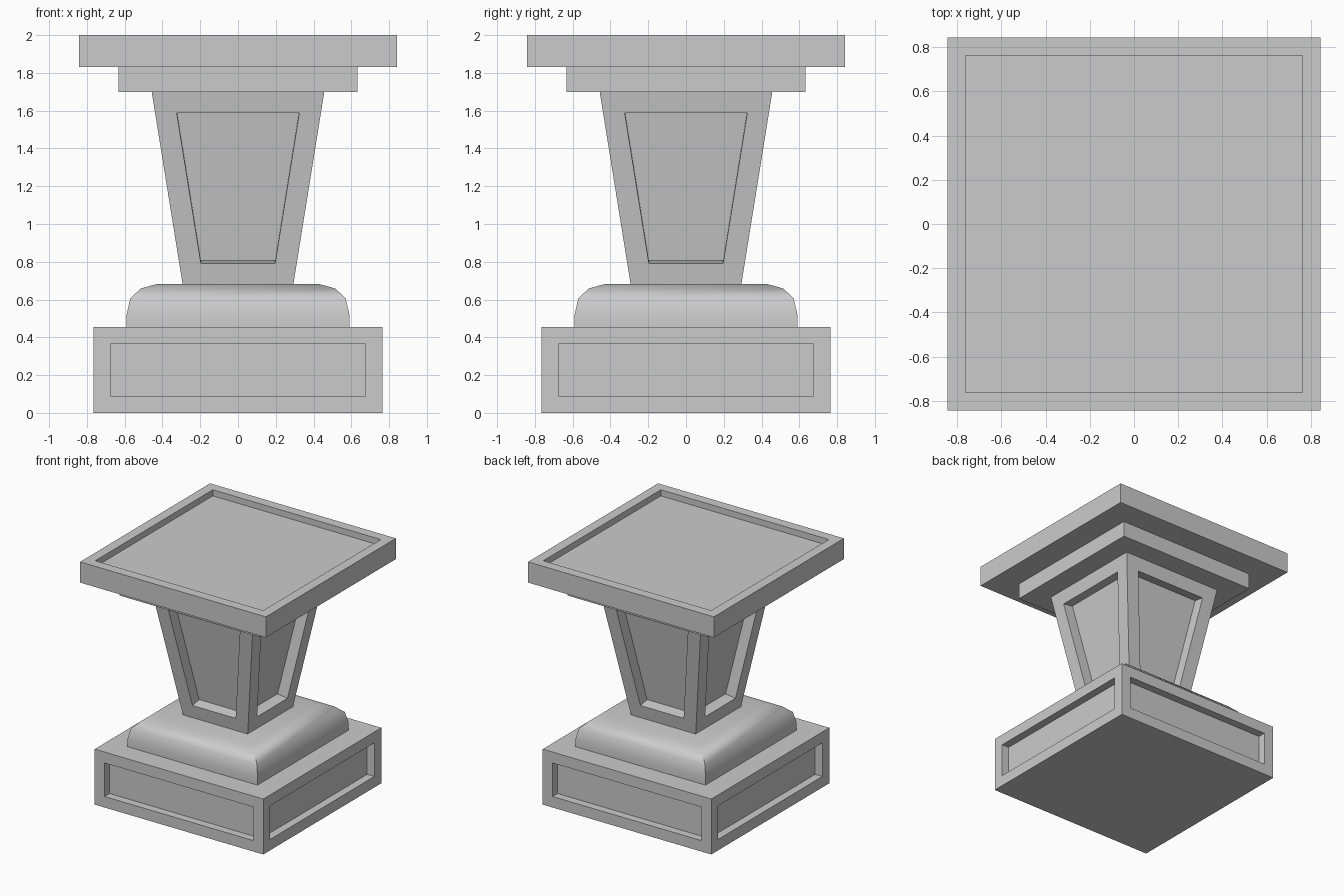
import bpy, bmesh, math

if "Cube" in bpy.data.objects:
    bpy.data.objects.remove(bpy.data.objects["Cube"])


def square_loft(name, profile, panel=None, top_panel=None):
    """Stack square rings (half_width, z); panels are (margin, depth)."""
    bm = bmesh.new()
    rings = []
    for h, z in profile:
        rings.append([bm.verts.new((sx * h, sy * h, z))
                      for sx, sy in ((-1, -1), (1, -1), (1, 1), (-1, 1))])
    sides = []
    for low, high in zip(rings, rings[1:]):
        for i in range(4):
            j = (i + 1) % 4
            sides.append(bm.faces.new((low[i], low[j], high[j], high[i])))
    bm.faces.new(rings[0][::-1])
    top = bm.faces.new(rings[-1])
    bm.normal_update()

    # Recessed panels: inset a border, then push the face straight in
    for faces, spec in ((sides, panel), ([top], top_panel)):
        if spec:
            bmesh.ops.inset_individual(bm, faces=faces, thickness=spec[0],
                                       use_even_offset=True)
            bm.normal_update()
            for f in faces:
                push = f.normal * -spec[1]
                bmesh.ops.inset_individual(bm, faces=[f], thickness=0.0)
                bmesh.ops.translate(bm, verts=list(f.verts), vec=push)
    bm.normal_update()

    mesh = bpy.data.meshes.new(name)
    bm.to_mesh(mesh)
    bm.free()
    obj = bpy.data.objects.new(name, mesh)
    bpy.context.collection.objects.link(obj)
    return obj


# Plinth with a recessed panel on each side
square_loft("base_plinth", [(0.765, 0), (0.765, 0.455)], panel=(0.09, 0.065))

# Rounded cushion moulding, smooth along its curve with sharp corners
cushion = square_loft("cushion_moulding", [
    (0.59, 0.455), (0.59, 0.52), (0.57, 0.607), (0.514, 0.659), (0.43, 0.682)])
bpy.context.view_layer.objects.active = cushion
cushion.select_set(True)
bpy.ops.object.shade_smooth_by_angle(angle=math.radians(40))
cushion.select_set(False)

# Shaft widening upward, panelled on all four sides
square_loft("tapered_shaft", [(0.293, 0.68), (0.457, 1.70)], panel=(0.113, 0.09))

# Stepped collar and tray-like top slab
square_loft("collar", [(0.633, 1.70), (0.633, 1.83)])
square_loft("top_slab", [(0.843, 1.83), (0.843, 2.0)], top_panel=(0.081, 0.05))
